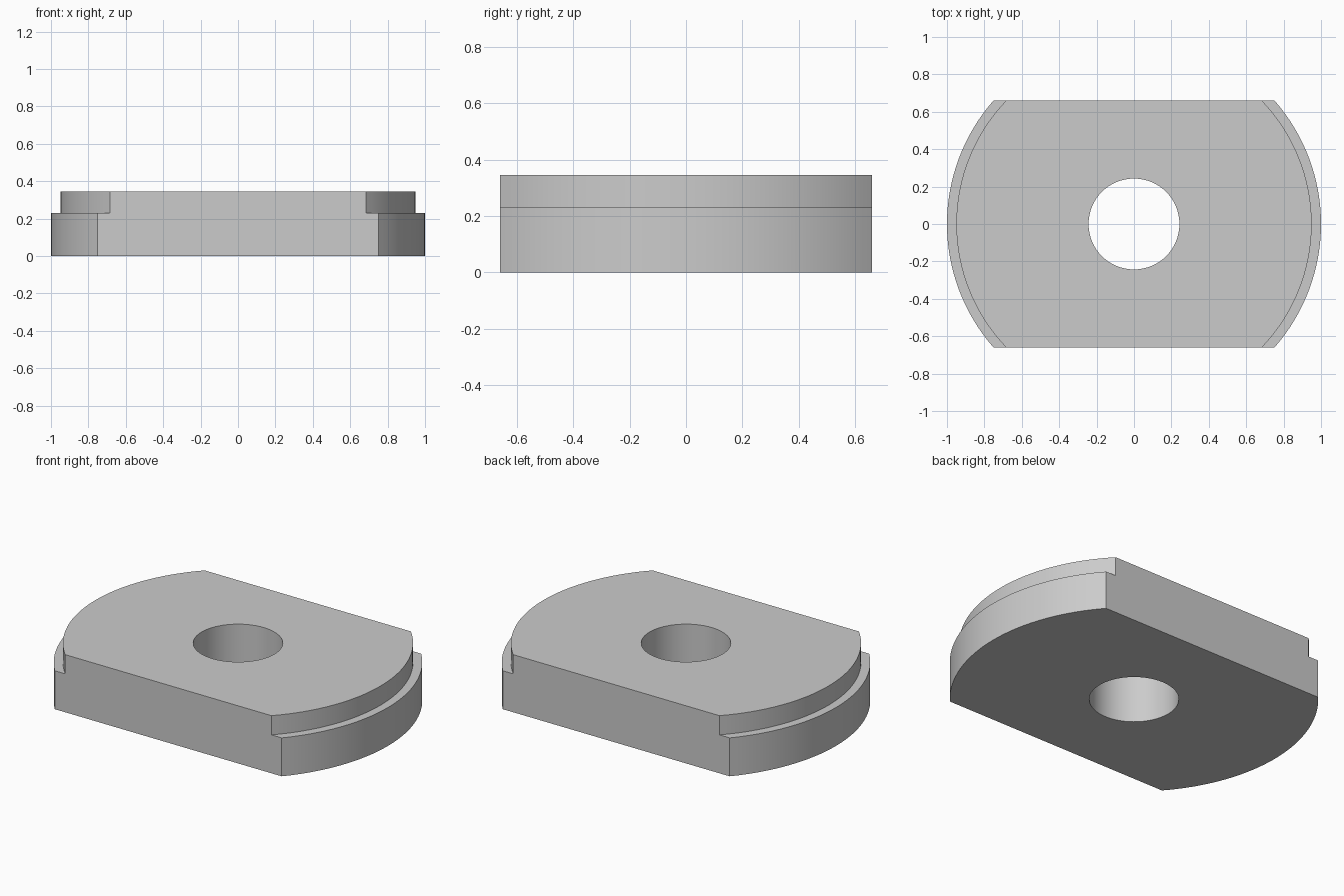
import bpy, bmesh
from math import asin, cos, sin, pi

cube = bpy.data.objects.get("Cube")
if cube:
    bpy.data.objects.remove(cube, do_unlink=True)

HALF_DEPTH, STEP_Z, TOP_Z = 0.66, 0.23, 0.345
LOWER_R, UPPER_R, HOLE_R = 1.0, 0.95, 0.243
ARC_STEPS, HOLE_STEPS = 32, 64

mat = bpy.data.materials.new("light_grey")
mat.use_nodes = True
grey = (0.6, 0.6, 0.6, 1)
mat.diffuse_color = grey
mat.node_tree.nodes["Principled BSDF"].inputs["Base Color"].default_value = grey

bm = bmesh.new()


def arc(radius, z, side):
    """Vertices of one rounded end, from front flat to back flat."""
    limit = asin(HALF_DEPTH / radius)
    angles = [limit * (2 * i / ARC_STEPS - 1) for i in range(ARC_STEPS + 1)]
    return [bm.verts.new((side * radius * cos(a), radius * sin(a), z)) for a in angles]


def circle(z):
    angles = [2 * pi * i / HOLE_STEPS for i in range(HOLE_STEPS)]
    return [bm.verts.new((HOLE_R * cos(a), HOLE_R * sin(a), z)) for a in angles]


def strip(a, b):
    for i in range(len(a) - 1):
        bm.faces.new((a[i], a[i + 1], b[i + 1], b[i]))


def cap(outline, hole):
    """Flat face with the bore left open."""
    edges = []
    for loop in (outline, hole):
        for v, w in zip(loop, loop[1:] + loop[:1]):
            edges.append(bm.edges.get((v, w)) or bm.edges.new((v, w)))
    bmesh.ops.triangle_fill(bm, edges=edges, use_beauty=True)


# Stepped rounded ends: lower wall, ledge, upper wall
levels = ((LOWER_R, 0), (LOWER_R, STEP_Z), (UPPER_R, STEP_Z), (UPPER_R, TOP_Z))
right, left = [[arc(r, z, side) for r, z in levels] for side in (-1, 1)]
for end in (right, left):
    for a, b in zip(end, end[1:]):
        strip(a, b)

# Flat front and back walls
for k in (0, -1):
    bm.faces.new([a[k] for a in left] + [a[k] for a in reversed(right)])

# Bore wall, bottom and top
bore_bottom, bore_top = circle(0), circle(TOP_Z)
strip(bore_bottom + bore_bottom[:1], bore_top + bore_top[:1])
cap(left[0] + right[0][::-1], bore_bottom)
cap(left[-1] + right[-1][::-1], bore_top)
bmesh.ops.recalc_face_normals(bm, faces=bm.faces[:])

mesh = bpy.data.meshes.new("stepped_plate")
bm.to_mesh(mesh)
bm.free()
plate = bpy.data.objects.new("stepped_plate", mesh)
mesh.materials.append(mat)
bpy.context.collection.objects.link(plate)

# Smooth walls with crisp edges
bpy.ops.object.select_all(action='DESELECT')
plate.select_set(True)
bpy.context.view_layer.objects.active = plate
bpy.ops.object.shade_smooth_by_angle(angle=pi / 6)
